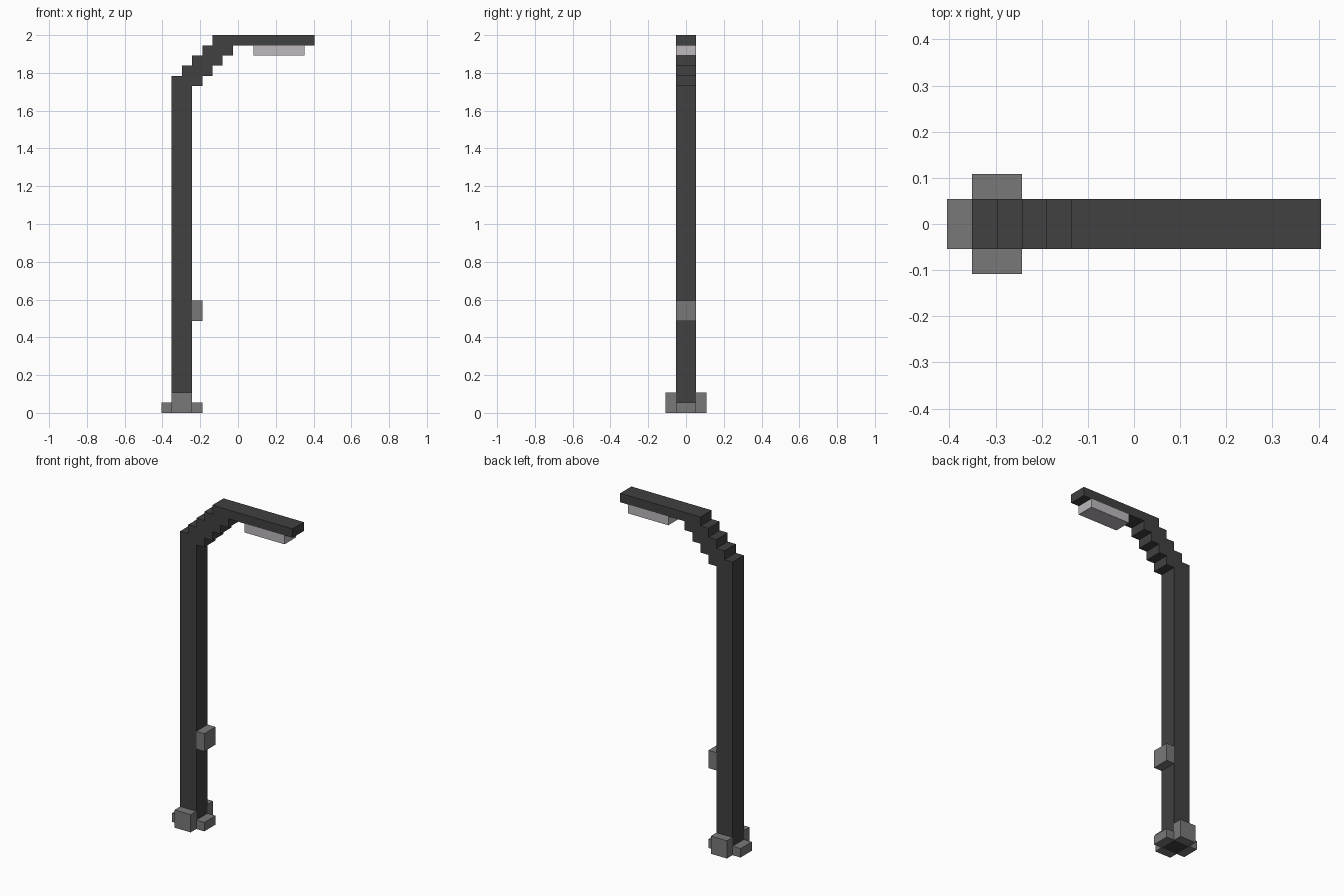
import bpy
import bmesh

cube = bpy.data.objects.get("Cube")
if cube:
    bpy.data.objects.remove(cube, do_unlink=True)

U = 2 / 37  # one block unit; the lamp is 37 units tall


def material(name, rgb):
    m = bpy.data.materials.new(name)
    m.use_nodes = True
    m.diffuse_color = (*rgb, 1)
    m.node_tree.nodes["Principled BSDF"].inputs["Base Color"].default_value = (*rgb, 1)
    return m


charcoal = material("charcoal metal", (0.052, 0.052, 0.052))
grey = material("mid grey metal", (0.19, 0.19, 0.19))
pale = material("pale lamp", (0.51, 0.485, 0.51))


def extrude_profile(name, profile, y0, y1, mat):
    """Extrude an x-z outline, in block units, from y0 to y1."""
    bm = bmesh.new()
    face = bm.faces.new([bm.verts.new((x * U, y0 * U, z * U)) for x, z in profile])
    ext = bmesh.ops.extrude_face_region(bm, geom=[face])
    verts = [v for v in ext["geom"] if isinstance(v, bmesh.types.BMVert)]
    bmesh.ops.translate(bm, verts=verts, vec=(0, (y1 - y0) * U, 0))
    bmesh.ops.recalc_face_normals(bm, faces=bm.faces)
    mesh = bpy.data.meshes.new(name)
    bm.to_mesh(mesh)
    bm.free()
    mesh.materials.append(mat)
    obj = bpy.data.objects.new(name, mesh)
    bpy.context.collection.objects.link(obj)
    return obj


def box(name, x0, x1, y0, y1, z0, z1, mat):
    return extrude_profile(name, [(x0, z0), (x1, z0), (x1, z1), (x0, z1)], y0, y1, mat)


# Post, stepped bend and arm in one outline
outline = [(-6.5, 0), (-4.5, 0), (-4.5, 32)]
for i in range(4):  # underside steps
    outline += [(-3.5 + i, 32 + i), (-3.5 + i, 33 + i)]
outline += [(7.5, 36), (7.5, 37), (-2.5, 37)]
for i in range(4):  # upper steps, going back down
    outline += [(-2.5 - i, 36 - i), (-3.5 - i, 36 - i)]
extrude_profile("post_and_arm", outline, -1, 1, charcoal)

# Lamp under the arm
box("lamp_panel", 1.5, 6.5, -1, 1, 35, 36, pale)

# Control box on the post
box("control_box", -4.5, -3.5, -1, 1, 9, 11, grey)

# Base blocks: tall at front and back, low at the sides
box("base_front", -6.5, -4.5, -2, -1, 0, 2, grey)
box("base_back", -6.5, -4.5, 1, 2, 0, 2, grey)
box("base_right", -7.5, -6.5, -1, 1, 0, 1, grey)
box("base_left", -4.5, -3.5, -1, 1, 0, 1, grey)
